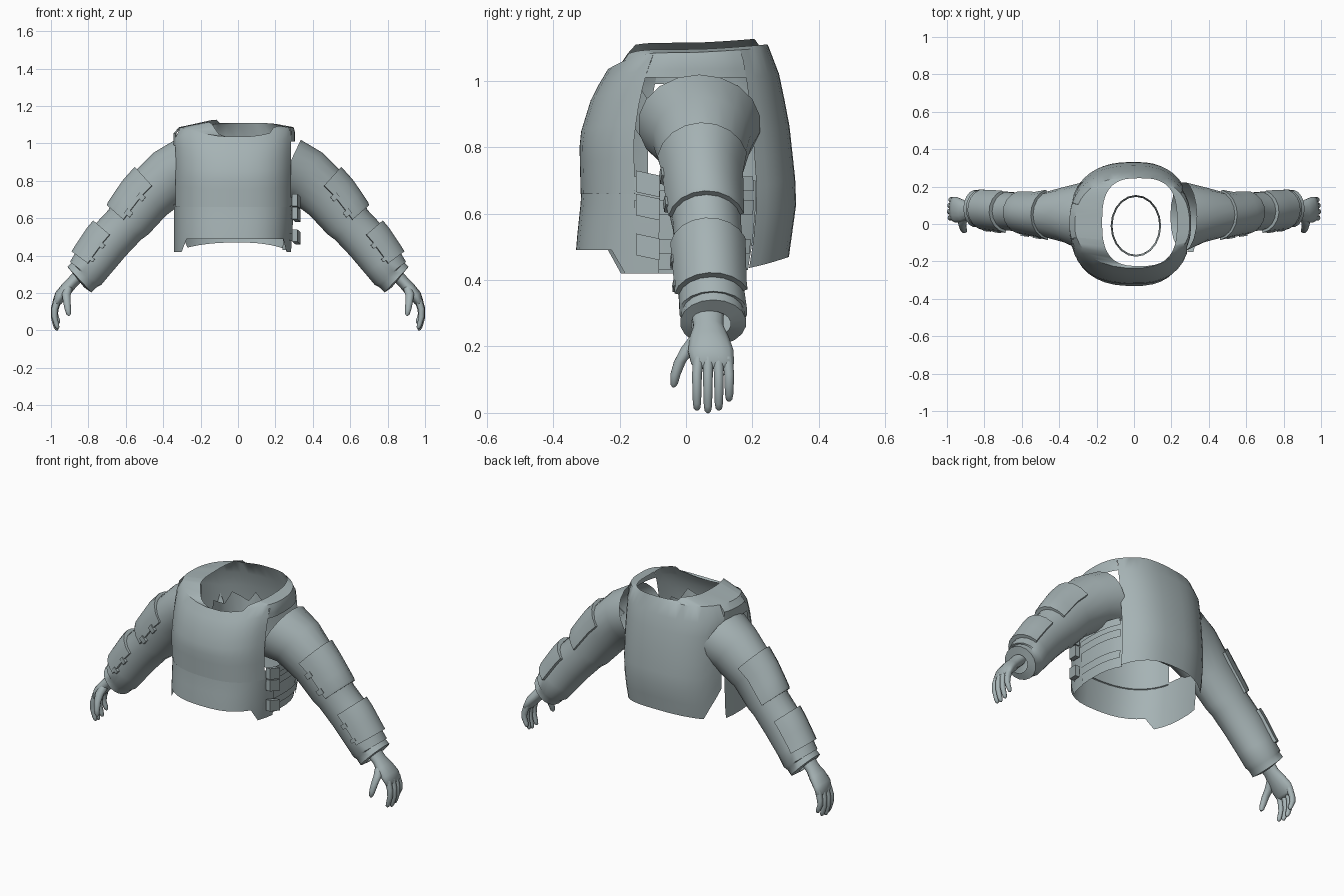
import bpy, bmesh, math
from mathutils import Vector

if "Cube" in bpy.data.objects:
    bpy.data.objects.remove(bpy.data.objects["Cube"])

cloth = bpy.data.materials.new("grey_blue")
cloth.diffuse_color = (0.38, 0.45, 0.46, 1)
cloth.use_nodes = True
cloth.node_tree.nodes["Principled BSDF"].inputs["Base Color"].default_value = cloth.diffuse_color


def finish(name, bm, angle=35, mirror=False):
    bmesh.ops.remove_doubles(bm, verts=bm.verts, dist=0.0005)
    bmesh.ops.recalc_face_normals(bm, faces=bm.faces)
    me = bpy.data.meshes.new(name)
    bm.to_mesh(me)
    bm.free()
    me.materials.append(cloth)
    for p in me.polygons:
        p.use_smooth = True
    me.set_sharp_from_angle(angle=math.radians(angle))
    ob = bpy.data.objects.new(name, me)
    bpy.context.collection.objects.link(ob)
    if mirror:
        ob.modifiers.new("mirror", 'MIRROR')
    return ob


def skin(bm, rows, closed=False, cap=False):
    vs = [[bm.verts.new(p) for p in r] for r in rows]
    n = len(rows[0])
    for a, b in zip(vs, vs[1:]):
        for i in range(n if closed else n - 1):
            j = (i + 1) % n
            bm.faces.new((a[i], a[j], b[j], b[i]))
    if cap:
        bm.faces.new(vs[-1])


def lerp_table(table, z):
    for (z0, v0), (z1, v1) in zip(table, table[1:]):
        if z <= z1:
            f = max(0, (z - z0) / (z1 - z0))
            return v0 + (v1 - v0) * f
    return table[-1][1]


# ---- vest: depth and width profiles by height ----
FRONT = [(.42, .335), (.5, .335), (.66, .318), (.83, .322), (.95, .285), (1.03, .24), (1.08, .2)]
BACK = [(.42, .29), (.47, .31), (.65, .335), (.88, .31), (1.06, .272), (1.1, .25)]
LEFT = [(.42, .345), (1.06, .345), (1.1, .30)]
RIGHT = [(.42, .29), (.65, .305), (1.07, .305), (1.1, .29)]


def sgn_pow(v, e):
    return math.copysign(abs(v) ** e, v)


def vest_point(deg, z, scale=1.0):
    c, s = math.cos(math.radians(deg)), math.sin(math.radians(deg))
    rx = lerp_table(RIGHT if c > 0 else LEFT, z)
    ry = lerp_table(BACK if s > 0 else FRONT, z)
    return (sgn_pow(c, .8) * rx * scale, sgn_pow(s, .8) * ry * scale, z)


def top_z(deg):
    s = math.sin(math.radians(deg))
    return 1.085 - .05 * s ** 4 if s < 0 else 1.085 + .015 * s


def bottom_z(deg):
    s = math.sin(math.radians(deg))
    if s < 0:      # straight front hem, lower at the sides
        return .49 if s < -.6 else .42
    if deg > 138:  # back hem climbs under the left arm
        return .45 + (deg - 138) * .007
    return .42 + .05 * s * s


def neck_point(deg):
    c, s = math.cos(math.radians(deg)), math.sin(math.radians(deg))
    z = top_z(deg) + (.03 if c < -.6 else .01) - (.02 if s < -.7 else 0)
    return (.03 + .2 * sgn_pow(c, .7), .01 + .235 * sgn_pow(s, .7), z)


def vest_panel(name, a0, a1, lo, hi, scale=1.0, rim=False, tuck=0, rows=8, cols=14):
    bm = bmesh.new()
    angs = [a0 + (a1 - a0) * i / cols for i in range(cols + 1)]
    grid = []
    if tuck:   # rolled lower edge
        grid.append([vest_point(a, lo(a) + .004, scale - tuck) for a in angs])
    for k in range(rows + 1):
        grid.append([vest_point(a, lo(a) + (hi(a) - lo(a)) * k / rows, scale) for a in angs])
    if rim:    # turn over the top to the neck opening
        grid.append([neck_point(a) for a in angs])
    skin(bm, grid)
    return finish(name, bm)


vest_panel("vest_back", 35, 161, bottom_z, top_z, rim=True, cols=16)
vest_panel("vest_front", 196, 336, lambda a: .66, top_z, 1.0, rim=True, tuck=.025)
vest_panel("vest_lower_front", 165, 350, lambda a: bottom_z(max(a, 181)), lambda a: .675, .99, rows=4, cols=20)
vest_panel("side_lining", -12, 36, lambda a: .43, lambda a: .70, .97, rows=3, cols=5)
vest_panel("right_shoulder", -24, 35, lambda a: 1.01, top_z, rim=True, rows=3, cols=8)
vest_panel("left_shoulder", 161, 196, lambda a: .99, top_z, rim=True, rows=3, cols=8)

# ---- side straps with buckles ----
for z in (.69, .62, .50):
    vest_panel("side_strap", -24, 33, lambda a: z - .022, lambda a: z + .022, 1.0, rows=1, cols=8)
    bm = bmesh.new()
    bmesh.ops.create_cube(bm, size=1)
    for v in bm.verts:
        x, y, w = v.co
        v.co = (.312 + x * .028 + y * .018, -.115 + y * .07, z + w * .065 - y * .015)
    finish("strap_buckle", bm)

# ---- ragged neck band inside the vest ----
bm = bmesh.new()
ring = [(math.cos(i * math.pi / 10), math.sin(i * math.pi / 10)) for i in range(20)]
skin(bm, [[(.01 + c * .125, -.01 + s * .155, .86 - .03 * (i % 2)) for i, (c, s) in enumerate(ring)],
          [(.01 + c * .135, -.01 + s * .165, .93 + .03 * (i % 3)) for i, (c, s) in enumerate(ring)]], closed=True)
finish("neck_band", bm)


# ---- limbs: stations are x, y, z, radius across, radius along y ----
def station_point(st, t, deg, off=0.0):
    i = min(int(t), len(st) - 2)
    f = t - i
    x, y, z, r, ry = [a + (b - a) * f for a, b in zip(st[i], st[i + 1])]

    def tangent(k):
        a, b = st[max(k - 1, 0)], st[min(k + 1, len(st) - 1)]
        return Vector((b[0] - a[0], b[2] - a[2])).normalized()
    d = tangent(i).lerp(tangent(i + 1), f).normalized()
    c, s = math.cos(math.radians(deg)), math.sin(math.radians(deg))
    u, v = (r + off) * c, (ry + off * .6) * s
    return (x - d.y * u, y + v, z + d.x * u)


def tube(bm, st, sides, cap=True):
    skin(bm, [[station_point(st, k, 360 * i / sides) for i in range(sides)]
              for k in range(len(st))], closed=True, cap=cap)


SLEEVE = [(.265, .04, .87, .165, .185), (.36, .05, .825, .155, .15), (.485, .05, .715, .142, .115),
          (.58, .06, .595, .13, .108), (.605, .063, .565, .118, .104), (.69, .07, .475, .118, .104),
          (.77, .076, .368, .110, .1), (.815, .082, .305, .104, .103), (.822, .082, .297, .094, .096),
          (.848, .082, .272, .094, .1), (.853, .075, .268, .05, .06)]
bm = bmesh.new()
tube(bm, SLEEVE, 18, cap=False)
finish("sleeve", bm, 40, True)


# ---- arm pads, half wrapped around the sleeve, with rolled edges ----
def pad(name, t0, t1, a0, a1, off):
    bm = bmesh.new()
    rows = []
    for k in range(7):
        t = t0 + (t1 - t0) * min(max((k - 1) / 4, 0), 1)
        row = []
        for i in range(11):
            a = a0 + (a1 - a0) * min(max((i - 1) / 8, 0), 1)
            edge = k in (0, 6) or i in (0, 10)
            row.append(station_point(SLEEVE, t, a, -.005 if edge else off))
        rows.append(row)
    skin(bm, rows)
    finish(name, bm, 35, True)


pad("upper_arm_pad", 1.65, 3.6, -80, 75, .018)
pad("forearm_pad", 4.75, 6.35, -80, 70, .022)
for t in (2.05, 2.75, 5.2, 5.9):
    pad("pad_buckle", t, t + .2, -88, -74, .028)

# ---- hand: palm, thumb and four curled fingers ----
bm = bmesh.new()
tube(bm, [(.845, .065, .30, .034, .05), (.885, .068, .258, .032, .046), (.915, .07, .225, .034, .06),
          (.95, .075, .185, .032, .07), (.968, .08, .150, .024, .066), (.972, .08, .135, .012, .055)], 14)
finish("palm", bm, 50, True)

bm = bmesh.new()
for y, tip, out in ((.033, .008, 0), (.066, .0, .004), (.099, .008, .002), (.13, .035, -.004)):
    x = .97 + out
    tube(bm, [(x - .005, y * .9 + .008, .165, .019, .017), (x + .010, y, .115, .017, .0155),
              (x + .011, y, (.115 + tip) / 2 + .01, .015, .0145), (x, y, tip + .022, .013, .013),
              (x - .006, y, tip + .006, .010, .010), (x - .008, y, tip, .004, .004)], 10)
finish("fingers", bm, 50, True)

bm = bmesh.new()
tube(bm, [(.905, .045, .235, .024, .03), (.918, .01, .195, .024, .026), (.915, -.018, .155, .020, .019),
          (.910, -.032, .115, .017, .016), (.905, -.036, .088, .013, .012), (.903, -.037, .078, .005, .005)], 10)
finish("thumb", bm, 50, True)
